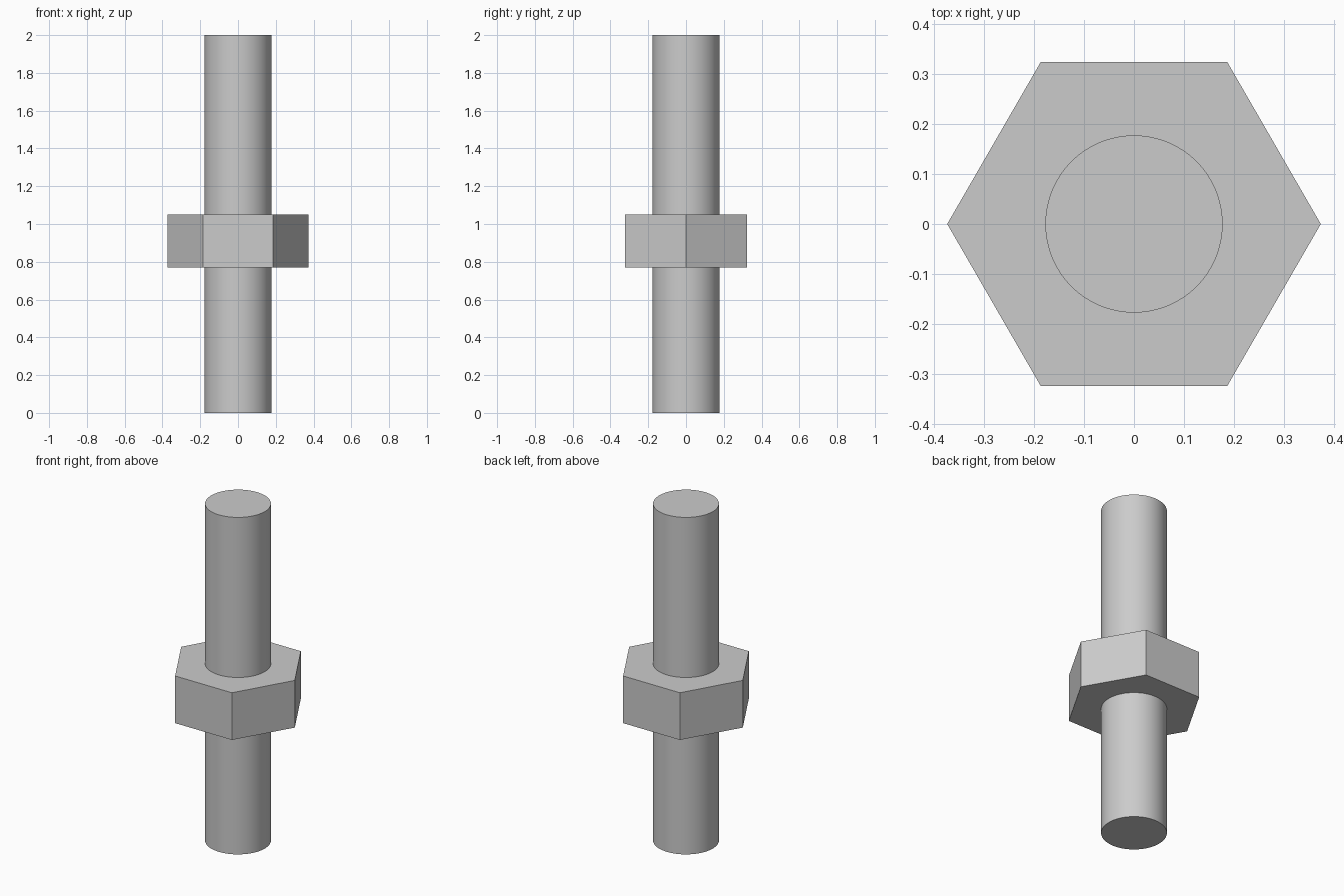
import bpy
import math

cube = bpy.data.objects.get("Cube")
if cube:
    bpy.data.objects.remove(cube, do_unlink=True)

# Single plain metal colour
steel = bpy.data.materials.new("steel grey")
steel.use_nodes = True
colour = (0.6, 0.6, 0.6, 1)
steel.diffuse_color = colour
steel.node_tree.nodes["Principled BSDF"].inputs["Base Color"].default_value = colour


def prism(name, sides, radius, bottom, top, turn=0):
    """Upright prism between two heights."""
    bpy.ops.mesh.primitive_cylinder_add(
        vertices=sides, radius=radius, depth=top - bottom,
        location=(0, 0, (bottom + top) / 2), rotation=(0, 0, turn))
    part = bpy.context.object
    part.name = name
    part.data.materials.append(steel)
    return part


# Round rod, smooth around its side with sharp end rims
rod = prism("rod", 96, 0.177, 0, 2)
bpy.ops.object.shade_smooth_by_angle(angle=math.radians(30))

# Hexagonal nut with corners pointing along x
nut = prism("hex_nut", 6, 0.373, 0.77, 1.05, math.radians(30))
